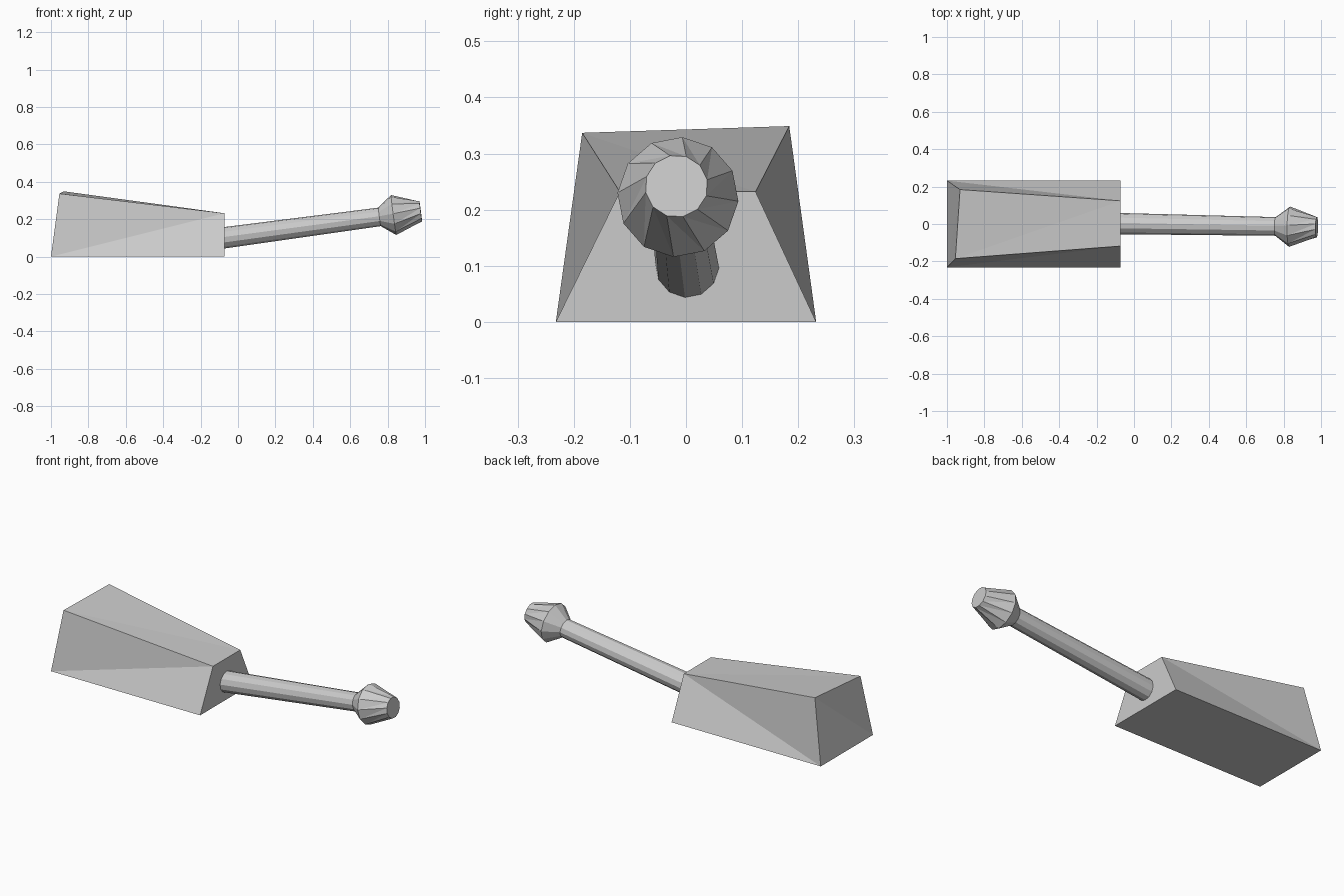
import bpy
from math import cos, sin, pi, radians
from mathutils import Vector

if "Cube" in bpy.data.objects:
    bpy.data.objects.remove(bpy.data.objects["Cube"])


def add_mesh(name, verts, faces):
    mesh = bpy.data.meshes.new(name)
    mesh.from_pydata(verts, [], faces)
    mesh.update()
    obj = bpy.data.objects.new(name, mesh)
    bpy.context.collection.objects.link(obj)
    return obj


# Tapered hull: flat base, sloped sides folded along a diagonal
X0, X1, W = -1.0, -0.073, 0.232
hull = [(X0, -W, 0), (X1, -W, 0), (X1, W, 0), (X0, W, 0),
        (-0.955, -0.185, 0.337), (X1, -0.118, 0.232),
        (X1, 0.124, 0.232), (-0.93, 0.184, 0.349)]
add_mesh("tapered_body", hull, [
    (0, 3, 2, 1), (1, 2, 6, 5),
    (0, 1, 5), (0, 5, 4),
    (3, 6, 2), (3, 7, 6),
    (4, 5, 6), (4, 6, 7),
    (0, 4, 7), (0, 7, 3)])

# Axis of the barrel, rising slightly away from the body
SIDES = 12
start, end = Vector((X1, 0.002, 0.101)), Vector((0.977, -0.017, 0.242))
axis = (end - start).normalized()
side = Vector((0, 0, 1)).cross(axis).normalized()
up = axis.cross(side)


def ring(t, radius, phase):
    c = start.lerp(end, t)
    return [c + radius * (side * sin(a) + up * cos(a))
            for a in (phase + 2 * pi * i / SIDES for i in range(SIDES))]


# Barrel with flared muzzle: (position along axis, radius, twist)
p = radians(4)
profile = [(0, 0.057, p), (0.79, 0.050, p), (0.862, 0.108, p),
           (1, 0.056, p + radians(14))]
verts = [v for t, r, ph in profile for v in ring(t, r, ph)]
# Slide the first ring along the axis so it sits flush on the body
for i in range(SIDES):
    verts[i] += axis * ((X1 - verts[i].x) / axis.x)

faces = []
for k in range(len(profile) - 1):
    for i in range(SIDES):
        a, b = k * SIDES + i, k * SIDES + (i + 1) % SIDES
        c, d = b + SIDES, a + SIDES
        faces += [(a, d, c), (a, c, b)]
last = (len(profile) - 1) * SIDES
faces.append(tuple(last + i for i in reversed(range(SIDES))))
barrel = add_mesh("flared_barrel", verts, faces)

# Consistent outward normals
import bmesh
for obj in bpy.context.collection.objects:
    bm = bmesh.new()
    bm.from_mesh(obj.data)
    bmesh.ops.recalc_face_normals(bm, faces=bm.faces)
    bm.to_mesh(obj.data)
    bm.free()
